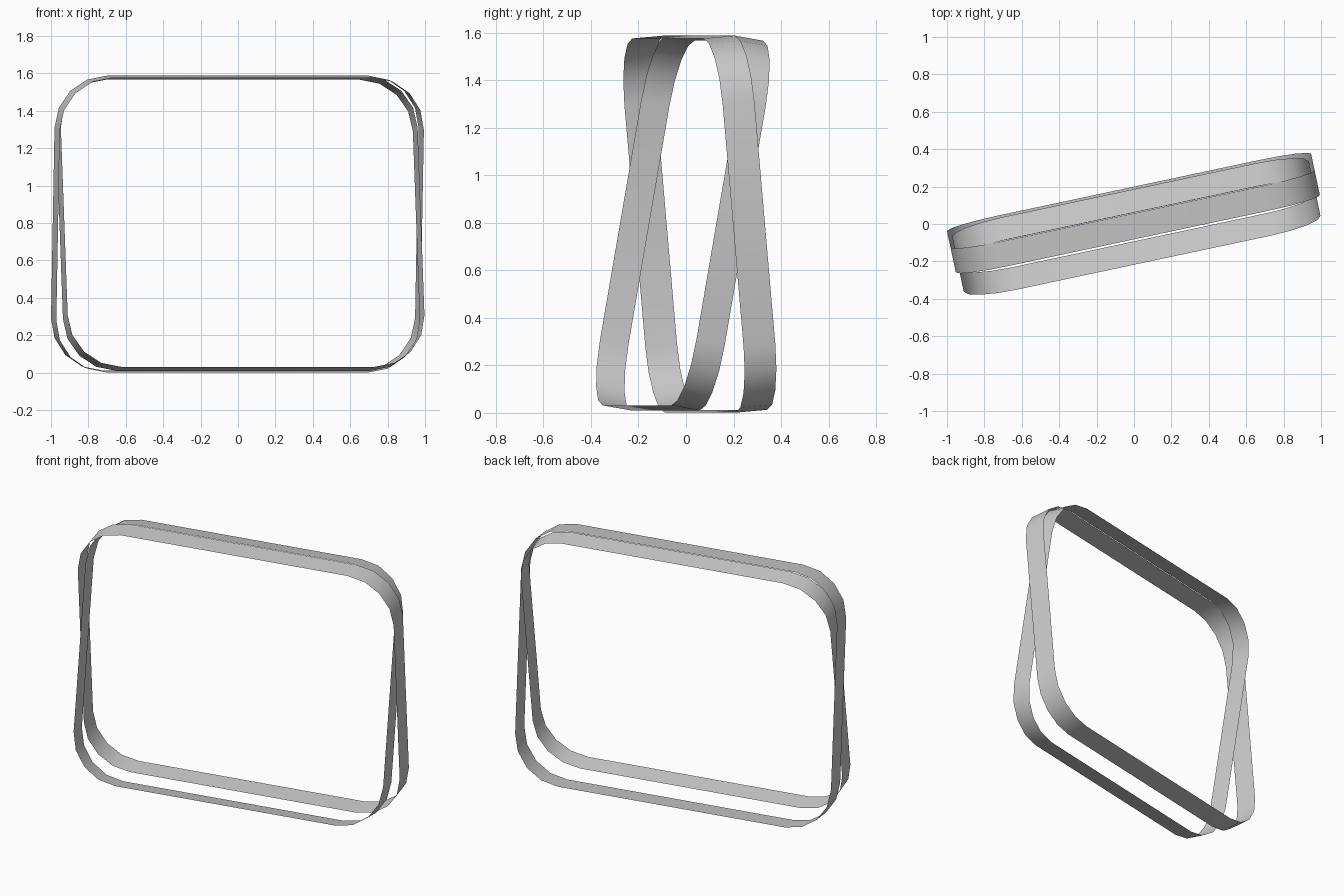
import bpy, bmesh
from math import sin, cos, pi, radians
from mathutils import Vector

if "Cube" in bpy.data.objects:
    bpy.data.objects.remove(bpy.data.objects["Cube"])

YAW = radians(12)          # whole frame is turned about z
OFFSET = (0.009, 0.002, 0)
RADIUS, STEPS = 0.28, 4    # corner rounding


def rounded_rect(half_w, height):
    """Outline points (across, up) of a rounded rectangle standing on up = 0."""
    pts = []
    centres = [(1, 1), (-1, 1), (-1, -1), (1, -1)]
    for q, (sx, sy) in enumerate(centres):
        cx = sx * (half_w - RADIUS)
        cy = height - RADIUS if sy > 0 else RADIUS
        for i in range(STEPS + 1):
            a = (q + i / STEPS) * pi / 2
            pts.append((cx + RADIUS * cos(a), cy + RADIUS * sin(a)))
    return pts


def ribbon(name, half_w, bottom, top, width):
    """Thin band looping in a plane that leans from bottom (y, z) to top (y, z)."""
    base = Vector((0, *bottom))
    lean = Vector((0, *top)) - base
    height = lean.length
    up = lean.normalized()
    side = Vector((0, up.z, -up.y)) * width / 2
    bm = bmesh.new()
    rows = []
    for u, s in rounded_rect(half_w, height):
        p = base + Vector((u, 0, 0)) + up * s
        rows.append((bm.verts.new(p - side), bm.verts.new(p + side)))
    for (a, b), (c, d) in zip(rows, rows[1:] + rows[:1]):
        bm.faces.new((a, c, d, b))
    bmesh.ops.recalc_face_normals(bm, faces=bm.faces)
    # normals point outward from the loop
    bm.faces.ensure_lookup_table()
    f = bm.faces[0]
    if f.normal.dot(f.calc_center_median() - (base + lean / 2)) < 0:
        bmesh.ops.reverse_faces(bm, faces=bm.faces)
    mesh = bpy.data.meshes.new(name)
    bm.to_mesh(mesh)
    bm.free()
    mesh.shade_smooth()
    ob = bpy.data.objects.new(name, mesh)
    ob.location = OFFSET
    ob.rotation_euler.z = YAW
    bpy.context.collection.objects.link(ob)


# outer band leans forward, inner band leans back; they cross on the sides
ribbon("outer_band", 0.995, (0.127, 0.007), (-0.012, 1.582), 0.137)
ribbon("inner_band", 0.975, (-0.152, 0.021), (0.121, 1.577), 0.124)
